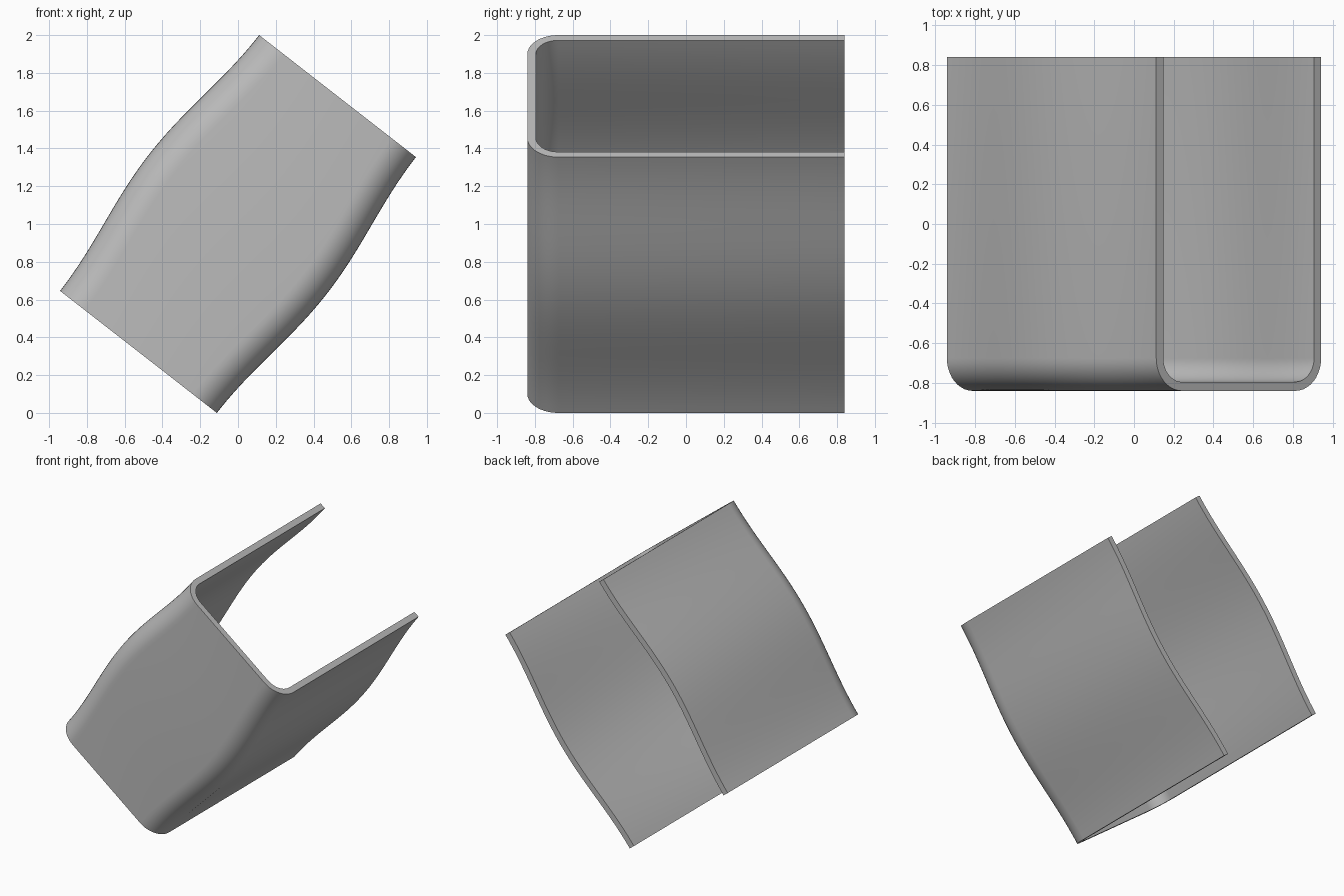
import bpy, bmesh, math
from mathutils import Matrix, Vector

cube = bpy.data.objects.get("Cube")
if cube:
    bpy.data.objects.remove(cube, do_unlink=True)

HALF_WIDTH, HALF_LENGTH, DEPTH = 0.526, 0.858, 0.84
WALL, RADIUS, BULGE = 0.045, 0.165, 0.072
RINGS, CORNER = 40, 10

grey = bpy.data.materials.new("plain_grey")
grey.use_nodes = True
grey.diffuse_color = (0.5, 0.5, 0.5, 1)
grey.node_tree.nodes["Principled BSDF"].inputs["Base Color"].default_value = grey.diffuse_color


def u_profile(inset, half_width):
    """Open U from one leg tip, round the front, to the other leg tip."""
    r = RADIUS - inset
    cx, cy = half_width - RADIUS, RADIUS - DEPTH
    arc = [math.pi / 2 * i / CORNER for i in range(CORNER + 1)]
    right = [(cx + r * math.cos(a), cy - r * math.sin(a)) for a in arc]
    right.insert(0, (half_width - inset, DEPTH))
    return right + [(-x, y) for x, y in reversed(right)]


# Loft the closed U section along the length, with the sides swelling midway
bm = bmesh.new()
rings = []
for i in range(RINGS + 1):
    t = i / RINGS
    width = HALF_WIDTH + BULGE * math.sin(math.pi * t) ** 2
    section = u_profile(0, width) + u_profile(WALL, width)[::-1]
    z = HALF_LENGTH * (2 * t - 1)
    rings.append([bm.verts.new((x, y, z)) for x, y in section])

n = len(rings[0])
for low, high in zip(rings, rings[1:]):
    for j in range(n):
        k = (j + 1) % n
        bm.faces.new((low[j], low[k], high[k], high[j]))

# End rims as strips of quads
for ring in (rings[0], rings[-1]):
    for j in range(n // 2 - 1):
        bm.faces.new((ring[j], ring[j + 1], ring[n - 2 - j], ring[n - 1 - j]))
bmesh.ops.recalc_face_normals(bm, faces=bm.faces)

mesh = bpy.data.meshes.new("curved_channel")
bm.to_mesh(mesh)
bm.free()
mesh.materials.append(grey)
channel = bpy.data.objects.new("curved_channel", mesh)
bpy.context.collection.objects.link(channel)

# Lean the channel to its right-hand side and rest it on the ground
tilt = math.atan2(0.614, 0.789)
channel.matrix_world = Matrix.Translation(Vector((0, 0, 1))) @ Matrix.Rotation(tilt, 4, "Y")

bpy.context.view_layer.objects.active = channel
channel.select_set(True)
bpy.ops.object.shade_smooth_by_angle(angle=math.radians(35))
